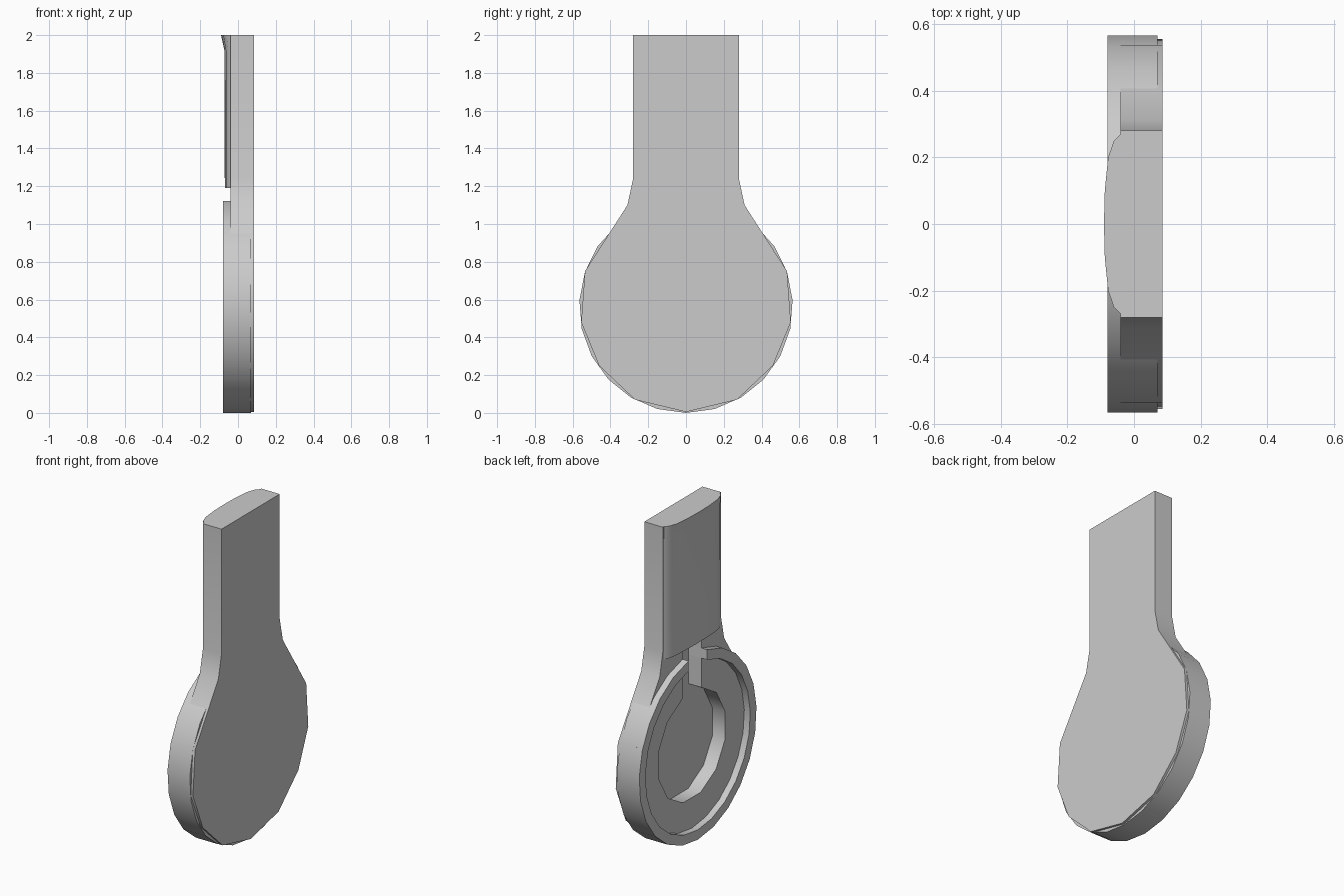
import bpy, bmesh, math

if "Cube" in bpy.data.objects:
    bpy.data.objects.remove(bpy.data.objects["Cube"], do_unlink=True)

grey = bpy.data.materials.new("light grey")
grey.use_nodes = True
grey.diffuse_color = (0.6, 0.6, 0.6, 1)
grey.node_tree.nodes["Principled BSDF"].inputs["Base Color"].default_value = (0.6, 0.6, 0.6, 1)

CENTRE = 0.565  # height of the disc centre


def loft(name, sections, angle=30):
    """Closed solid through matching loops of 3D points."""
    bm = bmesh.new()
    loops = [[bm.verts.new(p) for p in s] for s in sections]
    n = len(loops[0])
    for a, b in zip(loops, loops[1:]):
        for i in range(n):
            j = (i + 1) % n
            bm.faces.new((a[i], a[j], b[j], b[i]))
    bm.faces.new(loops[0][::-1])
    bm.faces.new(loops[-1])
    bmesh.ops.recalc_face_normals(bm, faces=bm.faces)
    mesh = bpy.data.meshes.new(name)
    bm.to_mesh(mesh)
    bm.free()
    mesh.materials.append(grey)
    ob = bpy.data.objects.new(name, mesh)
    bpy.context.collection.objects.link(ob)
    return ob


def prism(name, outline, x0, x1):
    return loft(name, [[(x, y, z) for y, z in outline] for x in (x0, x1)])


def arc(radius, start, end, count):
    """Points round the disc centre, angle measured from straight up."""
    return [(radius * math.sin(start + (end - start) * i / count),
             CENTRE + radius * math.cos(start + (end - start) * i / count))
            for i in range(count + 1)]


def smooth(ob):
    bpy.ops.object.select_all(action="DESELECT")
    ob.select_set(True)
    bpy.context.view_layer.objects.active = ob
    bpy.ops.object.shade_smooth_by_angle(angle=math.radians(30))


# Paddle body: mirrored half outline of handle, neck and disc
half = [(0.27, 0.07), (0.46, 0.25), (0.555, 0.48), (0.535, 0.75),
        (0.40, 0.96), (0.31, 1.10), (0.28, 1.24), (0.28, 2.0)]
outline = [(0, 0.005)] + half + [(-y, z) for y, z in reversed(half)]
body = prism("paddle_body", outline, -0.04, 0.085)

# Round pocket with a channel running up to the handle
gap = math.asin(0.09 / 0.33)
keyhole = arc(0.33, gap, 2 * math.pi - gap, 11) + [(-0.09, 1.21), (0.09, 1.21)]
cutter = prism("pocket_cutter", keyhole, -0.2, 0.045)
cutter.hide_render = True
cut = body.modifiers.new("pocket", "BOOLEAN")
cut.operation = "DIFFERENCE"
cut.solver = "EXACT"
cut.object = cutter
bpy.context.view_layer.objects.active = body
bpy.ops.object.modifier_apply(modifier=cut.name)
bpy.data.objects.remove(cutter, do_unlink=True)
smooth(body)

# Raised rim, open at the top where the channel passes
gap = math.asin(0.09 / 0.565)
outer = arc(0.565, gap, 2 * math.pi - gap, 22)
inner = arc(0.505, gap * 1.1, 2 * math.pi - gap * 1.1, 22)
rim = prism("disc_rim", outer + inner[::-1], -0.08, 0.07)
smooth(rim)


# Bulged grip panel on the handle, flaring at its top end
def panel_section(z, bulge):
    shape = [(0.27, 0), (0.25, 0.4), (0.2, 0.75), (0.1, 0.95)]
    row = shape + [(0, 1)] + [(-y, t) for y, t in reversed(shape)]
    base = [(-0.03, -0.27, z), (-0.03, 0.27, z)]
    return [(-0.04 - bulge * t, y, z) for y, t in row] + base


panel = loft("grip_panel", [panel_section(1.19, 0.03), panel_section(1.92, 0.032),
                            panel_section(2.0, 0.05)])
smooth(panel)
